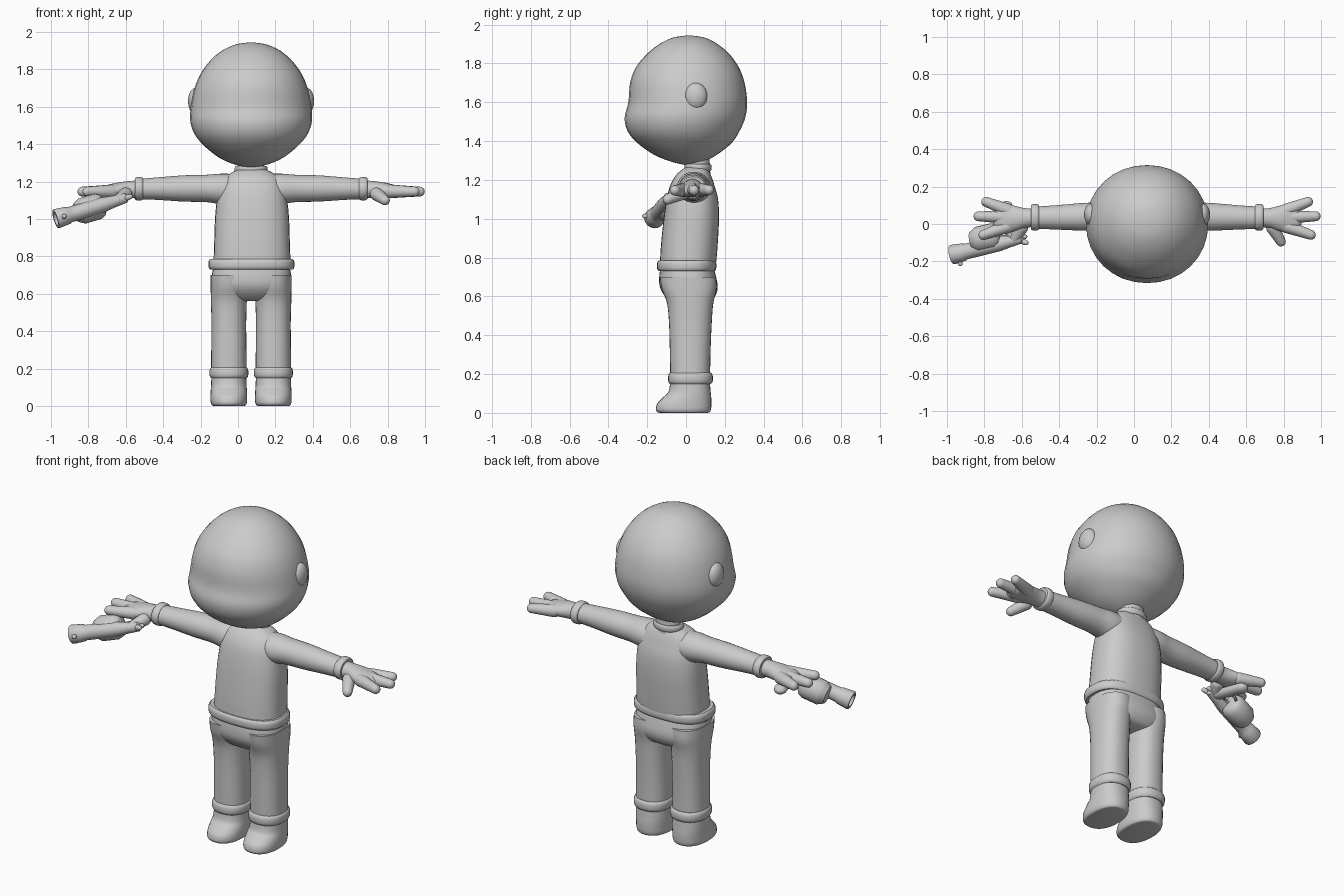
import bpy, bmesh, math
from mathutils import Vector, Matrix

if "Cube" in bpy.data.objects:
    bpy.data.objects.remove(bpy.data.objects["Cube"])

GREY = (0.6, 0.6, 0.6, 1)
mat = bpy.data.materials.new("plain grey")
mat.use_nodes = True
mat.diffuse_color = GREY
bsdf = next(n for n in mat.node_tree.nodes if n.type == 'BSDF_PRINCIPLED')
bsdf.inputs["Base Color"].default_value = GREY

CX = 0.07            # body centre line
UP = Vector((0, 0, 1))


def finish(name, bm):
    bmesh.ops.recalc_face_normals(bm, faces=bm.faces)
    mesh = bpy.data.meshes.new(name)
    bm.to_mesh(mesh)
    bm.free()
    mesh.materials.append(mat)
    ob = bpy.data.objects.new(name, mesh)
    bpy.context.collection.objects.link(ob)
    bpy.ops.object.select_all(action='DESELECT')
    ob.select_set(True)
    bpy.context.view_layer.objects.active = ob
    bpy.ops.object.shade_smooth_by_angle(angle=math.radians(40))
    return ob


def spline(rows, steps):
    """Catmull-Rom points through the rows."""
    out = []
    for i in range(len(rows) - 1):
        p0, p1 = rows[max(i - 1, 0)], rows[i]
        p2, p3 = rows[i + 1], rows[min(i + 2, len(rows) - 1)]
        for k in range(steps):
            t = k / steps
            out.append([0.5 * (2 * b + (c - a) * t + (2*a - 5*b + 4*c - d) * t**2
                               + (3*b - a - 3*c + d) * t**3)
                        for a, b, c, d in zip(p0, p1, p2, p3)])
    return out + [list(rows[-1])]


def loft(name, axis, rows, power=2.0, steps=5, seg=32):
    """Rows of (x, y, z, half width, half depth) swept across an axis."""
    d = Vector(axis).normalized()
    u = UP.cross(d)
    u = u.normalized() if u.length > 0.01 else Vector((1, 0, 0))
    v = d.cross(u)
    bm = bmesh.new()
    rings = []
    for x, y, z, a, b in spline(rows, steps):
        ring = []
        for k in range(seg):
            w = math.tau * k / seg
            c, s = math.cos(w), math.sin(w)
            c = math.copysign(abs(c) ** (2 / power), c)
            s = math.copysign(abs(s) ** (2 / power), s)
            ring.append(bm.verts.new(Vector((x, y, z)) + u * a * c + v * b * s))
        rings.append(ring)
    for r, q in zip(rings, rings[1:]):
        for k in range(seg):
            n = (k + 1) % seg
            bm.faces.new((r[k], r[n], q[n], q[k]))
    bm.faces.new(rings[0])
    bm.faces.new(rings[-1])
    return finish(name, bm)


def upright(name, cx, rows, power=2.0, steps=5):
    """Rows of (z, half width, front y, back y)."""
    return loft(name, UP, [(cx, (f + b) / 2, z, a, (b - f) / 2) for z, a, f, b in rows],
                power, steps)


def rod(name, start, end, r0, r1, flat=1.0):
    """Round-ended tapering rod."""
    p, q = Vector(start), Vector(end)
    length = (q - p).length
    rows = []
    for k in range(7):
        w = math.pi / 2 * k / 6
        rows.append((*p.lerp(q, r0 * (1 - math.cos(w)) / length),
                     r0 * max(math.sin(w), 0.05), r0 * flat * max(math.sin(w), 0.05)))
    for k in range(7):
        w = math.pi / 2 * k / 6
        rows.append((*p.lerp(q, 1 - r1 * (1 - math.sin(w)) / length),
                     r1 * max(math.cos(w), 0.05), r1 * flat * max(math.cos(w), 0.05)))
    return loft(name, q - p, rows, steps=1, seg=20)


def band(name, start, end, a, b, power=2.0):
    """Padded band with rounded edges."""
    p, q = Vector(start), Vector(end)
    half = (q - p).length / 2
    rows = []
    for t, inset in ((0, 1), (0, .4), (.12, .12), (.3, 0), (.7, 0), (.88, .12), (1, .4), (1, 1)):
        rows.append((*p.lerp(q, t), a - inset * half * .9, b - inset * half * .9))
    return loft(name, q - p, rows, power, 1)


# Head, wider in the cheeks, with small ears
upright("head", CX, [
    (1.278, .03, -.01, .05), (1.295, .10, -.08, .095), (1.33, .175, -.165, .16),
    (1.39, .25, -.25, .235), (1.45, .30, -.30, .275), (1.52, .325, -.316, .305),
    (1.60, .322, -.297, .315), (1.70, .302, -.288, .302), (1.78, .268, -.258, .272),
    (1.85, .215, -.2, .222), (1.90, .155, -.137, .162), (1.932, .085, -.07, .1),
    (1.943, .02, -.005, .035)], 2.05)
for s, side in ((1, "left"), (-1, "right")):
    bm = bmesh.new()
    bmesh.ops.create_uvsphere(bm, u_segments=24, v_segments=16, radius=1,
                              matrix=Matrix.Translation((CX + s * .297, .05, 1.63))
                              @ Matrix.Diagonal((.04, .06, .07, 1)))
    finish(side + "_ear", bm)

# Neck and collar
upright("neck", CX, [(1.15, .08, -.01, .13), (1.33, .07, 0, .12)])
band("collar", (CX, .062, 1.245), (CX, .062, 1.283), .088, .07)

# Torso and waistband
upright("torso", CX + .005, [
    (.74, .207, -.135, .152), (.85, .203, -.13, .162), (1.0, .198, -.115, .17),
    (1.1, .188, -.1, .165), (1.17, .172, -.082, .147), (1.22, .145, -.055, .13),
    (1.25, .105, -.025, .115), (1.265, .07, 0, .105)], 2.5)
band("waistband", (CX + .002, .003, .73), (CX + .002, .003, .785), .23, .153, 2.6)

# Hips
upright("hips", CX + .002, [
    (.76, .2, -.13, .14), (.7, .212, -.138, .155), (.65, .213, -.135, .163),
    (.61, .20, -.115, .155), (.575, .16, -.08, .13), (.56, .1, -.04, .09)], 2.6)

for s, side in ((1, "left"), (-1, "right")):
    # Leg, ankle cuff and shoe
    lx = CX + s * .119
    upright(side + "_leg", lx, [
        (.7, .097, -.135, .155), (.64, .097, -.125, .157), (.56, .096, -.097, .14),
        (.45, .093, -.087, .132), (.3, .094, -.083, .126), (.15, .095, -.08, .124)], 2.3)
    band(side + "_ankle_cuff", (lx, .023, .148), (lx, .023, .207), .104, .115, 2.3)
    upright(side + "_shoe", lx, [
        (0, .08, -.13, .11), (.004, .09, -.147, .122), (.02, .097, -.155, .129),
        (.05, .098, -.147, .131), (.08, .097, -.118, .13), (.11, .095, -.09, .127),
        (.17, .093, -.08, .122)], 2.3)

    # Arm and wrist cuff
    def at(dx, y, z):
        return (CX + s * dx, y, z)
    axis = (s, 0, 0)
    loft(side + "_arm", axis, [
        (*at(.08, .04, 1.155), .085, .085), (*at(.16, .04, 1.16), .088, .082),
        (*at(.24, .04, 1.163), .078, .073), (*at(.36, .038, 1.163), .073, .07),
        (*at(.5, .035, 1.162), .064, .06), (*at(.6, .034, 1.16), .059, .054)])
    band(side + "_wrist_cuff", at(.577, .036, 1.162), at(.622, .036, 1.162), .071, .063)

    # Hand with three fingers and a thumb
    loft(side + "_palm", axis, [
        (*at(.59, .034, 1.158), .05, .048), (*at(.65, .032, 1.157), .052, .046),
        (*at(.71, .03, 1.153), .068, .042), (*at(.76, .03, 1.148), .078, .036),
        (*at(.80, .03, 1.145), .068, .029), (*at(.825, .03, 1.145), .03, .015)])
    for label, root, tip in (("back_finger", (.71, .06, 1.148), (.885, .128, 1.148)),
                             ("middle_finger", (.71, .035, 1.148), (.928, .042, 1.146)),
                             ("front_finger", (.71, .0, 1.148), (.9, -.067, 1.146)),
                             ("thumb", (.655, .01, 1.145), (.728, -.115, 1.09))):
        rod(f"{side}_{label}", at(*root), at(*tip), .036, .026)

# Toy pistol lying sideways under the right hand
rear = Vector((-.59, -.075, 1.115))
along = Vector((-.385, -.09, -.115)).normalized()
down = (Vector((0, 1, 0)) - along * along.y).normalized()
across = along.cross(down)


def gun(t, h=0.0):
    return rear + along * t + down * h


def turned(name, h, profile, steps=1):
    return loft(name, along, [(*gun(t, h), r, r) for t, r in profile], steps=steps, seg=24)


turned("pistol_barrel", 0, [
    (.0, .012), (.01, .026), (.08, .032), (.14, .04), (.3, .042), (.33, .042), (.34, .047),
    (.405, .053), (.412, .05), (.412, .036), (.36, .034)])
turned("pistol_drum", .047, [
    (.125, .04), (.135, .058), (.16, .07), (.25, .07), (.265, .062), (.285, .05), (.29, .03)])
rod("pistol_grip", gun(.05, -.01), gun(.06, .215), .034, .036, .75)
rod("pistol_hammer", gun(.02, -.01), gun(-.02, -.035), .016, .013)
rod("pistol_spur", gun(.02, .02), gun(-.02, .0), .014, .012)
rod("pistol_sight", gun(.375, -.03), gun(.375, -.07), .013, .012)

# Trigger guard ring
center = gun(.105, .065)
bm = bmesh.new()
rings = []
for i in range(24):
    w = math.tau * i / 24
    out = along * math.cos(w) + down * math.sin(w)
    rings.append([bm.verts.new(center + out * (.034 + .008 * math.cos(q))
                               + across * .008 * math.sin(q))
                  for q in (math.tau * k / 8 for k in range(8))])
for i in range(24):
    r, n = rings[i], rings[(i + 1) % 24]
    for k in range(8):
        bm.faces.new((r[k], r[(k + 1) % 8], n[(k + 1) % 8], n[k]))
finish("trigger_guard", bm)
